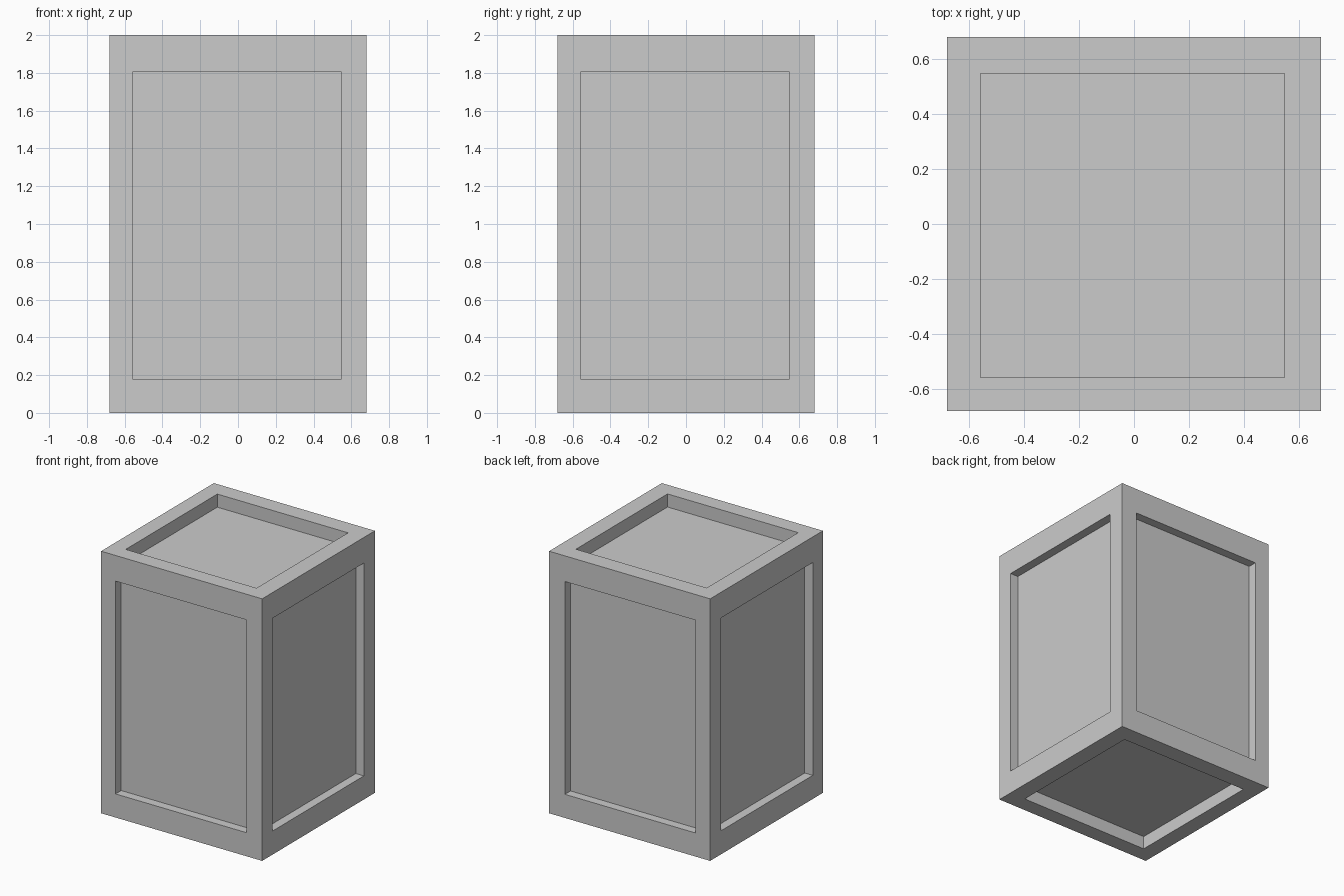
import bpy, bmesh
from mathutils import Vector

if "Cube" in bpy.data.objects:
    bpy.data.objects.remove(bpy.data.objects["Cube"])

SIZE = Vector((0.68, 0.68, 1.0))   # half extents of the crate
LOW, HIGH = -0.82, 0.804           # panel opening limits, as fractions of the half extents
DEPTH = 0.1                        # panel recess, same fraction

# Crate: a cube with a recessed panel on each of its six faces
bm = bmesh.new()
bmesh.ops.create_cube(bm, size=2)
panels = list(bm.faces)


def fit_opening(face, level):
    """Place the panel's corners on the opening, at the given level along its normal."""
    n = face.normal.copy()
    axis = max(range(3), key=lambda i: abs(n[i]))
    for v in face.verts:
        for i in range(3):
            if i == axis:
                v.co[i] = level if n[i] > 0 else -level
            else:
                v.co[i] = HIGH if v.co[i] > 0 else LOW


# Frame rims
bmesh.ops.inset_individual(bm, faces=panels, thickness=0.19)
bm.normal_update()
for f in panels:
    fit_opening(f, 1.0)

# Sunken panels
bm.normal_update()
sunken = bmesh.ops.extrude_discrete_faces(bm, faces=panels)["faces"]
bm.normal_update()
for f in sunken:
    fit_opening(f, 1.0 - DEPTH)

# Stretch to full size and stand on the ground
bmesh.ops.scale(bm, vec=SIZE, verts=bm.verts)
bmesh.ops.translate(bm, vec=(0, 0, SIZE.z), verts=bm.verts)
bmesh.ops.recalc_face_normals(bm, faces=bm.faces)

mesh = bpy.data.meshes.new("panelled_crate")
bm.to_mesh(mesh)
bm.free()
bpy.context.collection.objects.link(bpy.data.objects.new("panelled_crate", mesh))
